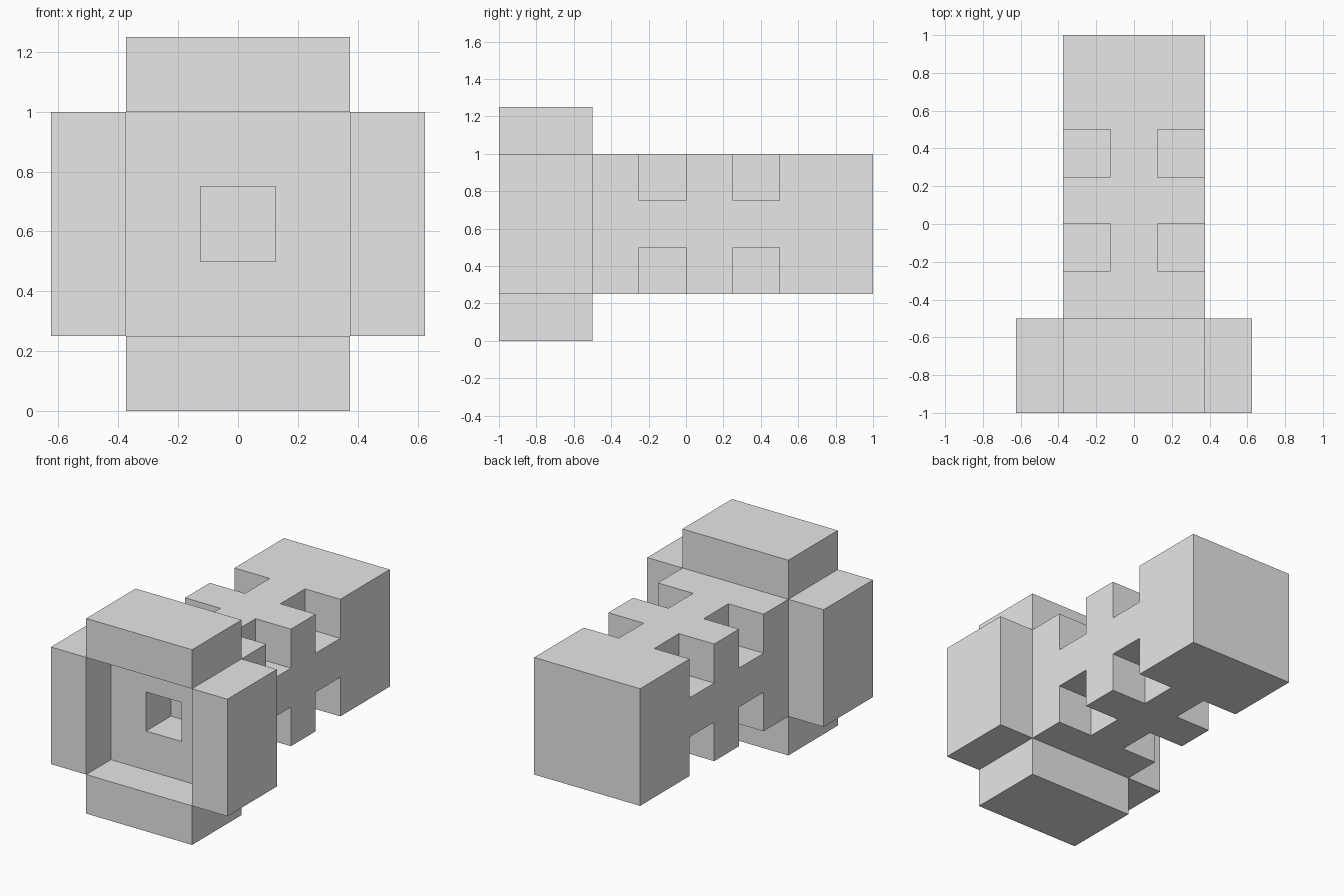
import bpy
import bmesh
from mathutils import Matrix

cube = bpy.data.objects.get("Cube")
if cube:
    bpy.data.objects.remove(cube, do_unlink=True)

U = 0.25                # module that every block is measured in
MID = 2.5 * U           # height of the long axis

grey = bpy.data.materials.new("light grey")
grey.use_nodes = True
colour = (0.8, 0.8, 0.8, 1)
grey.diffuse_color = colour
grey.node_tree.nodes["Principled BSDF"].inputs["Base Color"].default_value = colour


def add_box(bm, centre, size):
    """Add a box; centre and size are in modules, measured from the axis."""
    x, y, z = (c * U for c in centre)
    bmesh.ops.create_cube(bm, size=1, matrix=Matrix.Translation((x, y, z + MID))
                          @ Matrix.Diagonal((*(s * U for s in size), 1)))


def make_object(name, boxes):
    bm = bmesh.new()
    for centre, size in boxes:
        add_box(bm, centre, size)
    mesh = bpy.data.meshes.new(name)
    bm.to_mesh(mesh)
    bm.free()
    mesh.materials.append(grey)
    obj = bpy.data.objects.new(name, mesh)
    bpy.context.collection.objects.link(obj)
    return obj


# Long square body
body = make_object("body", [((0, 0.5, 0), (3, 7, 3))])

# Cutters: corner notches in two rows, and the square socket in the front
notches = [((sx * 1.5, y, sz * 1.5), (2, 1, 2))
           for y in (-0.5, 1.5) for sx in (-1, 1) for sz in (-1, 1)]
socket = [((0, -3, 0), (1, 2, 1))]
cutter = make_object("cutter", notches + socket)
cutter.hide_render = True

cut = body.modifiers.new("cut", "BOOLEAN")
cut.operation = "DIFFERENCE"
cut.solver = "EXACT"
cut.object = cutter
depsgraph = bpy.context.evaluated_depsgraph_get()
body.data = bpy.data.meshes.new_from_object(body.evaluated_get(depsgraph))
body.modifiers.clear()
bpy.data.objects.remove(cutter, do_unlink=True)

# Four slabs around the front, reaching past the body to leave a recess
for name, side in (("left", 1), ("right", -1)):
    make_object(name + "_slab", [((side * 2, -3, 0), (1, 2, 3))])
for name, side in (("top", 1), ("bottom", -1)):
    make_object(name + "_slab", [((0, -3, side * 2), (3, 2, 1))])
